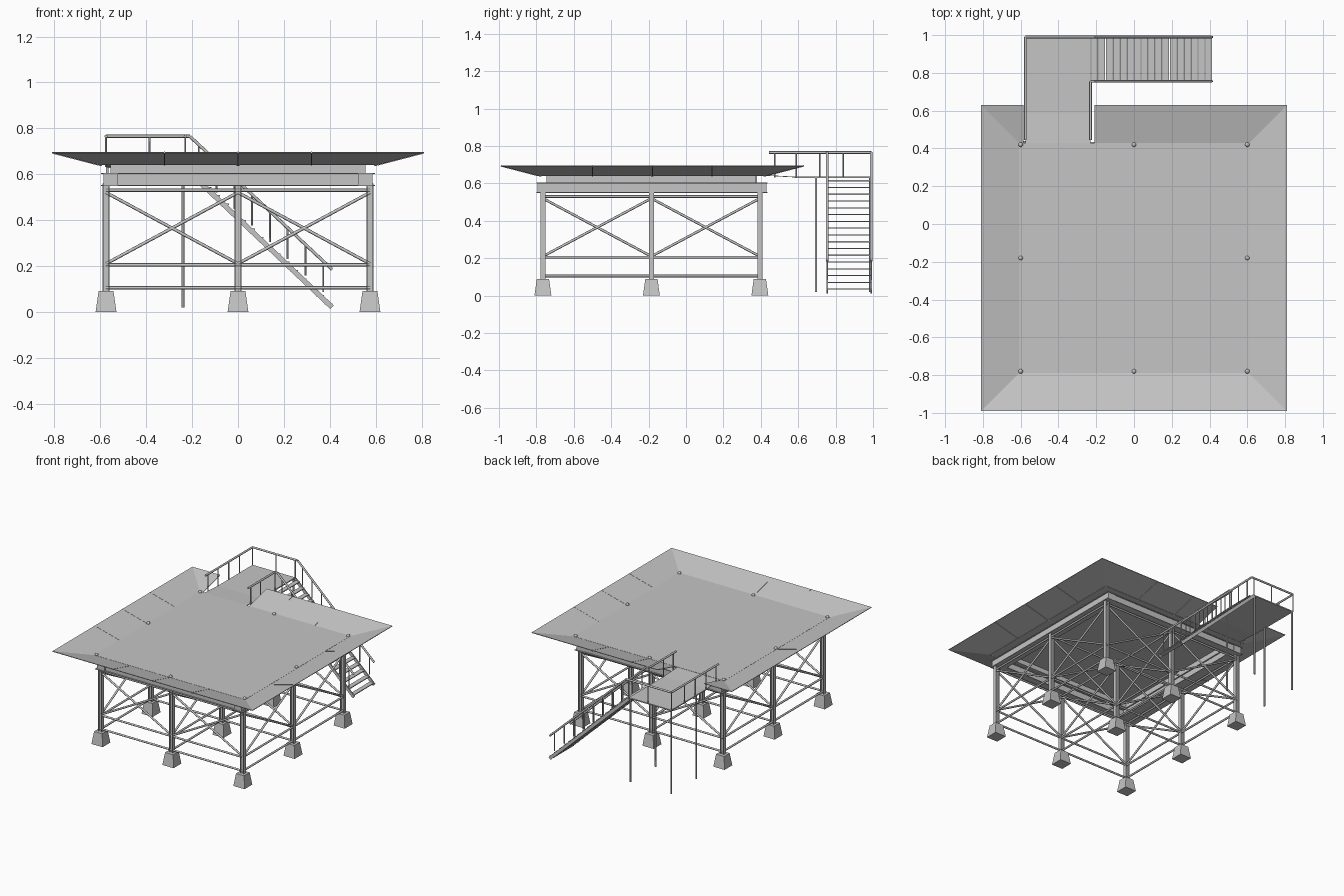
import bpy, bmesh
from mathutils import Vector, Matrix

cube = bpy.data.objects.get("Cube")
if cube:
    bpy.data.objects.remove(cube)

grey = bpy.data.materials.new("steel_grey")
grey.use_nodes = True
grey.diffuse_color = (0.56, 0.56, 0.56, 1)
grey.node_tree.nodes["Principled BSDF"].inputs["Base Color"].default_value = (0.56, 0.56, 0.56, 1)


def box(bm, x0, x1, y0, y1, z0, z1):
    mid = Vector((x0 + x1, y0 + y1, z0 + z1)) / 2
    size = Matrix.Diagonal((x1 - x0, y1 - y0, z1 - z0, 1))
    bmesh.ops.create_cube(bm, size=1, matrix=Matrix.Translation(mid) @ size)


def aim(p, q):
    p, q = Vector(p), Vector(q)
    turn = (q - p).to_track_quat('Z', 'Y').to_matrix().to_4x4()
    return Matrix.Translation((p + q) / 2) @ turn, (q - p).length


def tube(bm, p, q, r):
    m, length = aim(p, q)
    bmesh.ops.create_cone(bm, cap_ends=True, segments=8, radius1=r, radius2=r,
                          depth=length, matrix=m)


def bar(bm, p, q, w, h):
    m, length = aim(p, q)
    bmesh.ops.create_cube(bm, size=1, matrix=m @ Matrix.Diagonal((w, h, length, 1)))


def sheet(bm, *points):
    # Quad given a small thickness downwards
    top = [bm.verts.new(p) for p in points]
    low = [bm.verts.new(Vector(p) - Vector((0, 0, 0.004))) for p in points]
    bm.faces.new(top)
    bm.faces.new(low[::-1])
    for i in range(4):
        j = (i + 1) % 4
        bm.faces.new((top[j], top[i], low[i], low[j]))


def finish(bm, name, smooth=False):
    bmesh.ops.recalc_face_normals(bm, faces=bm.faces)
    mesh = bpy.data.meshes.new(name)
    bm.to_mesh(mesh)
    bm.free()
    mesh.materials.append(grey)
    ob = bpy.data.objects.new(name, mesh)
    bpy.context.collection.objects.link(ob)
    if smooth:
        bpy.ops.object.select_all(action='DESELECT')
        ob.select_set(True)
        bpy.context.view_layer.objects.active = ob
        bpy.ops.object.shade_smooth_by_angle(angle=0.9)


COLS_X = (-0.575, 0, 0.575)
COLS_Y = (-0.765, -0.185, 0.395)
CY = -0.18

# Footings and columns
feet, columns = bmesh.new(), bmesh.new()
for x in COLS_X:
    for y in COLS_Y:
        turn = Matrix.Translation((x, y, 0.045)) @ Matrix.Rotation(0.785398, 4, 'Z')
        bmesh.ops.create_cone(feet, cap_ends=True, segments=4, radius1=0.064,
                              radius2=0.046, depth=0.09, matrix=turn)
        # H-section: two flanges and a web
        for s in (-1, 1):
            box(columns, x + s * 0.013 - 0.002, x + s * 0.013 + 0.002,
                y - 0.014, y + 0.014, 0.08, 0.56)
        box(columns, x - 0.012, x + 0.012, y - 0.003, y + 0.003, 0.08, 0.56)
finish(feet, "footings")
finish(columns, "columns")

# Horizontal ties and crossed braces on every frame
ties, braces = bmesh.new(), bmesh.new()


def bay(a, b):
    for z in (0.105, 0.205, 0.53):
        tube(ties, (*a, z), (*b, z), 0.007)
    tube(braces, (*a, 0.21), (*b, 0.52), 0.007)
    tube(braces, (*a, 0.52), (*b, 0.21), 0.007)


for i in range(2):
    for y in COLS_Y:
        bay((COLS_X[i], y), (COLS_X[i + 1], y))
    for x in COLS_X:
        bay((x, COLS_Y[i]), (x, COLS_Y[i + 1]))
finish(ties, "horizontal_ties", True)
finish(braces, "cross_braces", True)

# Two tiers of edge beams, the lower with flanges
lower, upper = bmesh.new(), bmesh.new()
for s in (-1, 1):
    x, y = s * 0.555, CY + s * 0.58
    box(lower, x - 0.032, x + 0.032, -0.795, 0.43, 0.552, 0.602)
    box(lower, -0.525, 0.525, y - 0.025, y + 0.025, 0.552, 0.602)
    for z in (0.548, 0.6):
        box(lower, x - 0.042, x + 0.042, -0.8, 0.435, z, z + 0.005)
        box(lower, -0.52, 0.52, y - 0.034, y + 0.034, z, z + 0.005)
    x, y = s * 0.535, CY + s * 0.54
    box(upper, x - 0.02, x + 0.02, -0.745, 0.375, 0.605, 0.642)
    box(upper, -0.52, 0.52, y - 0.02, y + 0.02, 0.605, 0.642)
finish(lower, "lower_edge_beams")
finish(upper, "upper_edge_beams")

# Flat deck
deck = bmesh.new()
box(deck, -0.61, 0.61, CY - 0.61, CY + 0.61, 0.639, 0.646)
finish(deck, "deck")

# Sloping safety apron, open at the back where the walkway enters
IN, OUT, ZI, ZO = 0.61, 0.81, 0.645, 0.697
apron, ribs = bmesh.new(), bmesh.new()
GAP0, GAP1 = -0.585, -0.21
for s in (-1, 1):
    sheet(apron, (s * IN, CY - IN, ZI), (s * OUT, CY - OUT, ZO),
          (s * OUT, CY + OUT, ZO), (s * IN, CY + IN, ZI))
sheet(apron, (-IN, CY - IN, ZI), (-OUT, CY - OUT, ZO), (OUT, CY - OUT, ZO), (IN, CY - IN, ZI))
for inner, outer, cut in ((-IN, -OUT, GAP0), (IN, OUT, GAP1)):
    sheet(apron, (inner, CY + IN, ZI), (outer, CY + OUT, ZO),
          (cut, CY + OUT, ZO), (cut, CY + IN, ZI))
for t in (-0.32, 0, 0.32):
    for s in (-1, 1):
        bar(ribs, (s * IN, CY + t, ZI - 0.003), (s * OUT, CY + t, ZO - 0.003), 0.005, 0.008)
        if s < 0 or t >= 0:
            bar(ribs, (t, CY + s * IN, ZI - 0.003), (t, CY + s * OUT, ZO - 0.003), 0.005, 0.008)
finish(apron, "safety_apron")
finish(ribs, "apron_ribs")

# Marker lights round the deck edge
lights = bmesh.new()
for x in (-0.6, 0, 0.6):
    for y in (CY - 0.6, CY, CY + 0.6):
        if x or y != CY:
            bmesh.ops.create_uvsphere(lights, u_segments=12, v_segments=8, radius=0.012,
                                      matrix=Matrix.Translation((x, y, 0.648)))
finish(lights, "deck_lights", True)

# Access platform with a short ramp from the deck
L, R, B, F, FLOOR, RAIL = -0.575, -0.23, 0.99, 0.755, 0.636, 0.765
platform = bmesh.new()
box(platform, L, R, 0.58, B, FLOOR - 0.008, FLOOR)
sheet(platform, (L, 0.42, 0.645), (R, 0.42, 0.645), (R, 0.585, FLOOR), (L, 0.585, FLOOR))
finish(platform, "access_platform")

legs = bmesh.new()
for x in (L + 0.005, R - 0.01):
    for y in (0.695, B - 0.005):
        tube(legs, (x, y, 0.02), (x, y, FLOOR), 0.006)
finish(legs, "platform_legs", True)

# Stair: stringers and treads
FOOT, STEPS = 0.41, 17
strings, treads = bmesh.new(), bmesh.new()
for y in (F, B):
    bar(strings, (R, y, FLOOR - 0.01), (FOOT, y, 0.02), 0.008, 0.022)
for i in range(STEPS):
    t = (i + 0.6) / STEPS
    x, z = R + t * (FOOT - R), FLOOR + t * (0.02 - FLOOR)
    box(treads, x - 0.017, x + 0.017, F, B, z - 0.003, z + 0.003)
finish(strings, "stair_stringers")
finish(treads, "stair_treads")

# Handrails and posts along platform and stair
rails, posts = bmesh.new(), bmesh.new()
TOP, END = (-0.21, RAIL), (FOOT, 0.185)
for path in ([(L, 0.445), (L, B), (TOP[0], B)], [(R, 0.445), (R, F), (TOP[0], F)]):
    for a, b in zip(path, path[1:]):
        tube(rails, (*a, RAIL), (*b, RAIL), 0.007)
for y in (F, B):
    tube(rails, (TOP[0], y, RAIL), (END[0], y, END[1]), 0.007)
    for i in range(8):
        t = (i + 0.5) / 8
        x = TOP[0] + t * (END[0] - TOP[0])
        z = RAIL + t * (END[1] - RAIL)
        tube(posts, (x, y, z - 0.135), (x, y, z), 0.004)
for y in (0.475, 0.59, 0.715, 0.84, B):
    tube(posts, (L, y, FLOOR - 0.005), (L, y, RAIL), 0.004)
for y in (0.475, 0.59, F):
    tube(posts, (R, y, FLOOR - 0.005), (R, y, RAIL), 0.004)
for x in (-0.385, R):
    tube(posts, (x, B, FLOOR - 0.005), (x, B, RAIL), 0.004)
finish(rails, "handrails", True)
finish(posts, "handrail_posts", True)
